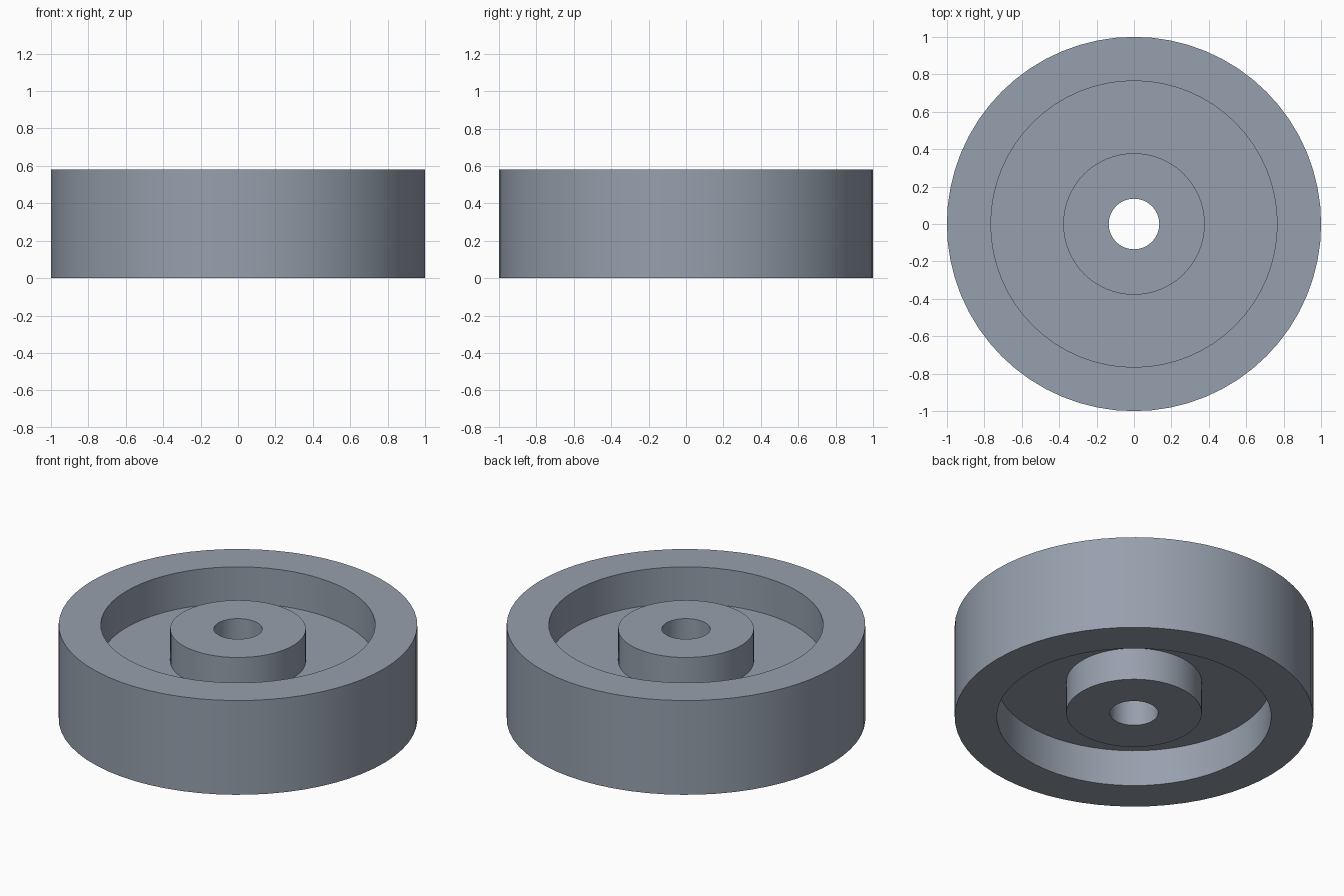
import bpy, bmesh, math

if "Cube" in bpy.data.objects:
    bpy.data.objects.remove(bpy.data.objects["Cube"])

SIDES = 64
HEIGHT = 0.58

metal = bpy.data.materials.new("blue grey metal")
metal.diffuse_color = (0.305, 0.352, 0.418, 1.0)
metal.use_nodes = True
metal.node_tree.nodes["Principled BSDF"].inputs["Base Color"].default_value = metal.diffuse_color


def lathe(name, profile):
    """Revolve a closed (radius, z) profile around the z axis."""
    bm = bmesh.new()
    rings = []
    for i in range(SIDES):
        a = 2 * math.pi * i / SIDES
        rings.append([bm.verts.new((r * math.cos(a), r * math.sin(a), z)) for r, z in profile])
    n = len(profile)
    for i in range(SIDES):
        p, q = rings[i], rings[(i + 1) % SIDES]
        for j in range(n):
            k = (j + 1) % n
            bm.faces.new((p[j], q[j], q[k], p[k]))
    bmesh.ops.recalc_face_normals(bm, faces=bm.faces)
    mesh = bpy.data.meshes.new(name)
    bm.to_mesh(mesh)
    bm.free()
    mesh.materials.append(metal)
    obj = bpy.data.objects.new(name, mesh)
    bpy.context.collection.objects.link(obj)
    bpy.context.view_layer.objects.active = obj
    obj.select_set(True)
    bpy.ops.object.shade_smooth_by_angle(angle=math.radians(30))
    obj.select_set(False)
    return obj


# Upper half of the section: bore, hub, recessed web, rim; mirrored below
upper = [(0.135, 0.555), (0.378, 0.555), (0.378, 0.356),
         (0.765, 0.356), (0.765, HEIGHT), (1.0, HEIGHT)]
lower = [(r, HEIGHT - z) for r, z in reversed(upper)]
lathe("wheel", upper + lower)
